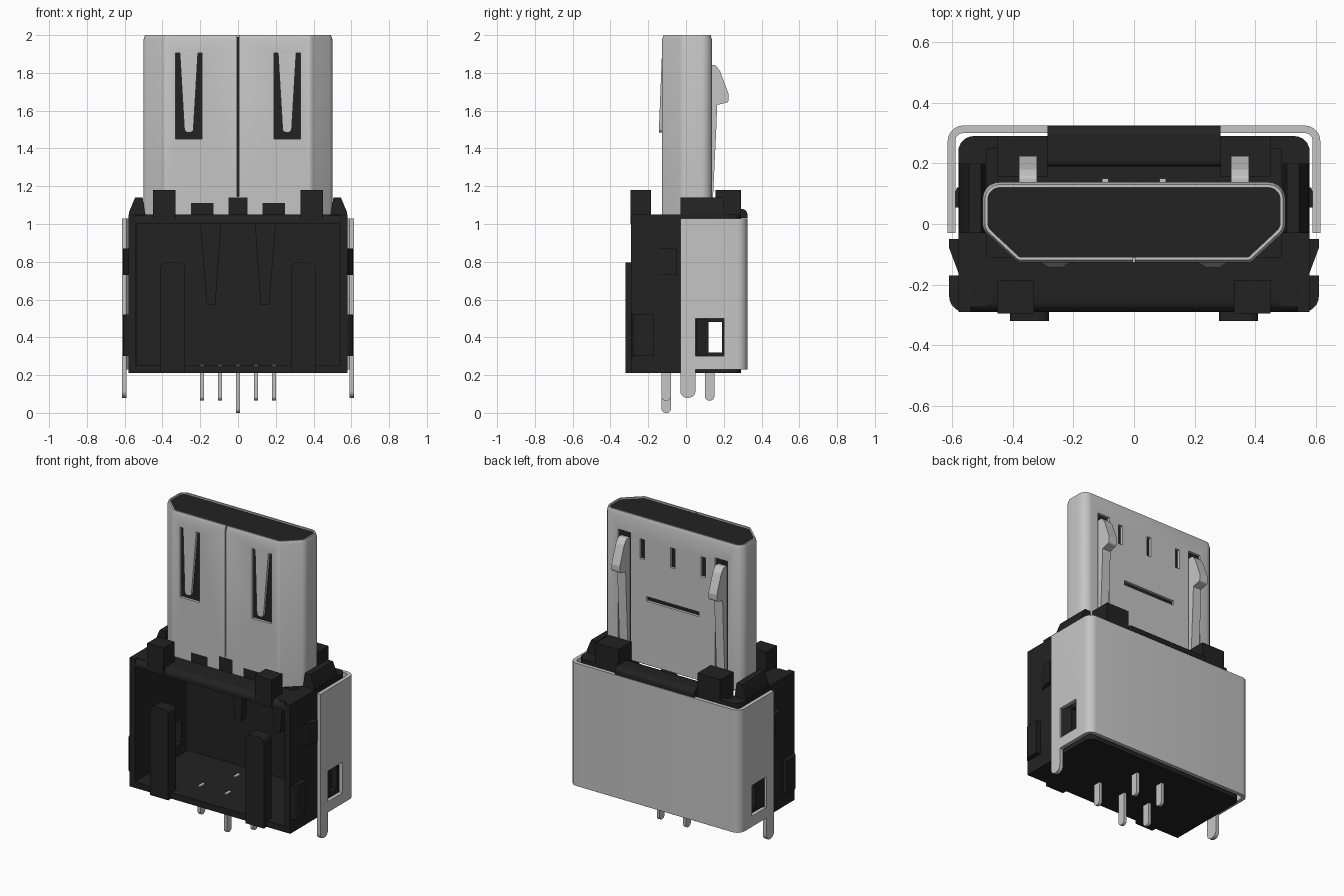
import bpy, bmesh, math
from mathutils import Vector

cube = bpy.data.objects.get("Cube")
if cube:
    bpy.data.objects.remove(cube, do_unlink=True)


def material(name, colour, rough, metal=0.0):
    m = bpy.data.materials.new(name)
    m.use_nodes = True
    m.diffuse_color = colour
    bsdf = next(n for n in m.node_tree.nodes if n.type == 'BSDF_PRINCIPLED')
    bsdf.inputs["Base Color"].default_value = colour
    bsdf.inputs["Roughness"].default_value = rough
    bsdf.inputs["Metallic"].default_value = metal
    return m


BLACK = material("black plastic", (0.016, 0.016, 0.016, 1), 0.6)
METAL = material("light grey metal", (0.56, 0.56, 0.56, 1), 0.5)


def finish(name, bm, mat):
    bmesh.ops.recalc_face_normals(bm, faces=bm.faces)
    me = bpy.data.meshes.new(name)
    bm.to_mesh(me)
    bm.free()
    ob = bpy.data.objects.new(name, me)
    bpy.context.collection.objects.link(ob)
    if mat:
        me.materials.append(mat)
    return ob


def fillet(corners, seg=5):
    """Round a closed outline; corners are (x, y, radius)."""
    out, n = [], len(corners)
    for i, (x, y, r) in enumerate(corners):
        p = Vector((x, y))
        if r <= 0:
            out.append((x, y))
            continue
        a = (Vector(corners[i - 1][:2]) - p).normalized()
        b = (Vector(corners[(i + 1) % n][:2]) - p).normalized()
        half = a.angle(b) / 2
        t = r / math.tan(half)
        centre = p + (a + b).normalized() * (r / math.sin(half))
        va, vb = p + a * t - centre, p + b * t - centre
        for k in range(seg + 1):
            d = va.lerp(vb, k / seg).normalized() * r
            out.append(tuple(centre + d))
    return out


def inset(corners, d):
    """Move a convex anticlockwise outline inward by d."""
    out, n = [], len(corners)
    for i, (x, y, r) in enumerate(corners):
        p = Vector((x, y))
        e1 = (p - Vector(corners[i - 1][:2])).normalized()
        e2 = (Vector(corners[(i + 1) % n][:2]) - p).normalized()
        n1, n2 = Vector((-e1.y, e1.x)), Vector((-e2.y, e2.x))
        q = p + (n1 + n2) * d / (1 + n1.dot(n2))
        out.append((q.x, q.y, max(r - d, 0.004)))
    return out


def prism(name, pts, a, b, axis, mat):
    """Extrude a 2D outline from a to b along the given axis."""
    put = {'x': lambda p, h: (h, p[0], p[1]),
           'y': lambda p, h: (p[0], h, p[1]),
           'z': lambda p, h: (p[0], p[1], h)}[axis]
    bm = bmesh.new()
    lo = [bm.verts.new(put(p, a)) for p in pts]
    hi = [bm.verts.new(put(p, b)) for p in pts]
    bm.faces.new(lo)
    bm.faces.new(hi)
    for i in range(len(pts)):
        j = (i + 1) % len(pts)
        bm.faces.new((lo[i], lo[j], hi[j], hi[i]))
    return finish(name, bm, mat)


def box(name, x, y, z, mat):
    return prism(name, [(x[0], y[0]), (x[1], y[0]), (x[1], y[1]), (x[0], y[1])],
                 z[0], z[1], 'z', mat)


def cut(ob, boxes):
    """Subtract boxes, then remove the temporary cutters."""
    for x, y, z in boxes:
        c = box("cutter", sorted(x), y, z, None)
        c.hide_render = True
        mod = ob.modifiers.new("cut", 'BOOLEAN')
        mod.operation, mod.solver, mod.object = 'DIFFERENCE', 'EXACT', c
        bpy.context.view_layer.objects.active = ob
        bpy.ops.object.modifier_apply(modifier=mod.name)
        bpy.data.objects.remove(c, do_unlink=True)


def u_wall(name, hw, y0, y1, t, r, z0, z1, mat):
    """Three-sided wall, open towards the front."""
    w = hw - t
    pts = fillet([(hw, y0, 0), (hw, y1, r), (-hw, y1, r), (-hw, y0, 0),
                  (-w, y0, 0), (-w, y1 - t, r - t), (w, y1 - t, r - t), (w, y0, 0)])
    return prism(name, pts, z0, z1, 'z', mat)


SIDES = ((1, "left"), (-1, "right"))

# Housing: open-fronted walls, floor and top frame
walls = u_wall("housing_walls", 0.58, -0.29, 0.29, 0.04, 0.05, 0.21, 1.05, BLACK)
prism("housing_floor", fillet([(-.58, -.29, .03), (.58, -.29, .03), (.58, .29, .05), (-.58, .29, .05)]),
      0.21, 0.25, 'z', BLACK)
prism("front_bar", fillet([(-.29, 1.0, 0), (-.11, 1.0, 0), (-.11, 1.05, 0), (-.29, 1.05, .035)]),
      -0.56, 0.56, 'x', BLACK)
prism("rear_bar", fillet([(.19, 1.0, .01), (.29, 1.0, 0), (.29, 1.032, 0), (.325, 1.032, 0),
                          (.325, 1.08, .03), (.19, 1.08, .02)]), -0.285, 0.285, 'x', BLACK)

# Metal cover with side windows
cover = u_wall("metal_cover", 0.615, -0.03, 0.325, 0.025, 0.05, 0.23, 1.03, METAL)
cut(cover, [((s * .55, s * .65), (.05, .2), (.3, .5)) for s, _ in SIDES])
cut(walls, [((s * .5, s * .6), (.12, .19), (.32, .48)) for s, _ in SIDES])

# Plug shell: D-shaped tube with a chamfered lip
D = [(-.385, -.127, .03), (.385, -.127, .03), (.5, -.02, .05),
     (.5, .138, .055), (-.5, .138, .055), (-.5, -.02, .05)]
rings = [(D, 1.05), (D, 1.975), (inset(D, .008), 2.0), (inset(D, .018), 2.0), (inset(D, .018), 1.05)]
bm = bmesh.new()
loops = [[bm.verts.new((x, y, z)) for x, y in fillet(c)] for c, z in rings]
for k in range(len(loops)):
    a, b = loops[k], loops[(k + 1) % len(loops)]
    for i in range(len(a)):
        j = (i + 1) % len(a)
        bm.faces.new((a[i], a[j], b[j], b[i]))
shell = finish("plug_shell", bm, METAL)
FRONT, BACK = (-.2, -.1), (.11, .2)
cuts = [((-.004, .004), FRONT, (1.145, 2.1)), ((-.05, .05), FRONT, (1.0, 1.14)),
        ((-.19, .19), BACK, (1.465, 1.495)), ((-.016, .016), BACK, (1.73, 1.86))]
for s, _ in SIDES:
    cuts += [((s * .19, s * .33), FRONT, (1.45, 1.905)), ((s * .13, s * .25), FRONT, (1.0, 1.11)),
             ((s * .204, s * .236), BACK, (1.73, 1.86)), ((s * .305, s * .395), BACK, (1.12, 1.88))]
cut(shell, cuts)
prism("plug_core", fillet(inset(D, .017)), 1.04, 1.99, 'z', BLACK)
box("core_tab_middle", (-.05, .05), (-.127, -.1), (1.03, 1.14), BLACK)

for s, side in SIDES:
    def xs(a, b):
        return sorted((s * a, s * b))

    # Top frame, shoulders and corner posts
    box(side + "_frame_rail", xs(.485, .57), (-.27, .25), (1.0, 1.05), BLACK)
    prism(side + "_shoulder", [(s * .49, 1.04), (s * .578, 1.04), (s * .578, 1.06), (s * .545, 1.14), (s * .505, 1.14)],
          -.03, .2, 'y', BLACK)
    box(side + "_front_post", xs(.33, .45), (-.295, -.185), (1.0, 1.18), BLACK)
    box(side + "_rear_post", xs(.285, .45), (.155, .29), (1.0, 1.18), BLACK)
    box(side + "_core_tab", xs(.13, .25), (-.127, -.1), (1.03, 1.11), BLACK)

    # Front ribs and tapered ribs on the rear wall
    prism(side + "_front_rib", fillet([(s * .28, .21, 0), (s * .41, .21, 0), (s * .41, .795, .03), (s * .28, .795, .03)]),
          -.32, -.24, 'y', BLACK)
    prism(side + "_inner_rib", [(s * .09, 1.0), (s * .2, 1.0), (s * .165, .57), (s * .12, .57)], .2, .26, 'y', BLACK)

    # Side bumps and window catch
    prism(side + "_upper_bump", [(s * .57, -.05), (s * .61, -.05), (s * .61, -.08), (s * .58, -.16), (s * .57, -.16)],
          .73, .87, 'z', BLACK)
    prism(side + "_lower_bump", fillet([(s * .54, -.29, 0), (s * .61, -.29, .05), (s * .61, -.17, 0), (s * .54, -.17, 0)]),
          .3, .52, 'z', BLACK)
    prism(side + "_window_catch", [(s * .57, .055), (s * .605, .055), (s * .585, .12), (s * .57, .12)],
          .305, .495, 'z', BLACK)

    # Cover leg
    a, b = xs(.59, .615)
    prism(side + "_cover_leg", fillet([(-.03, .08, .035), (.05, .08, .035), (.05, .24, 0), (-.03, .24, 0)]),
          a, b, 'x', METAL)

    # Front spring tongue, bent slightly outward
    tongue = prism(side + "_spring_tongue", fillet([(s * .212, 1.91, 0), (s * .308, 1.91, 0),
                   (s * .283, 1.485, .02), (s * .237, 1.485, .02)]), -.127, -.109, 'y', METAL)
    for v in tongue.data.vertices:
        v.co.y -= (1.91 - v.co.z) * .04

    # Rear latch hook
    a, b = xs(.32, .38)
    prism(side + "_latch", fillet([(.122, 1.84, 0), (.122, 1.12, 0), (.142, 1.12, 0), (.16, 1.5, 0), (.165, 1.63, 0),
                                   (.225, 1.645, .015), (.225, 1.69, .02), (.18, 1.81, .02), (.155, 1.842, .015)]),
          a, b, 'x', METAL)

# Contact pins: three in front, two behind
for i, (x, y, z) in enumerate([(-.19, -.105, .065), (0, -.105, 0), (.19, -.105, .065),
                               (-.095, .125, .065), (.095, .125, .065)]):
    prism("contact_pin_%d" % (i + 1), fillet([(y - .025, z, .022), (y + .025, z, .022),
          (y + .025, .256, 0), (y - .025, .256, 0)]), x - .01, x + .01, 'x', METAL)

# Smooth the rounded corners, keep edges sharp
bpy.ops.object.select_all(action='DESELECT')
for ob in bpy.context.collection.objects:
    if ob.type == 'MESH':
        ob.select_set(True)
        bpy.context.view_layer.objects.active = ob
bpy.ops.object.shade_smooth_by_angle(angle=math.radians(30))
